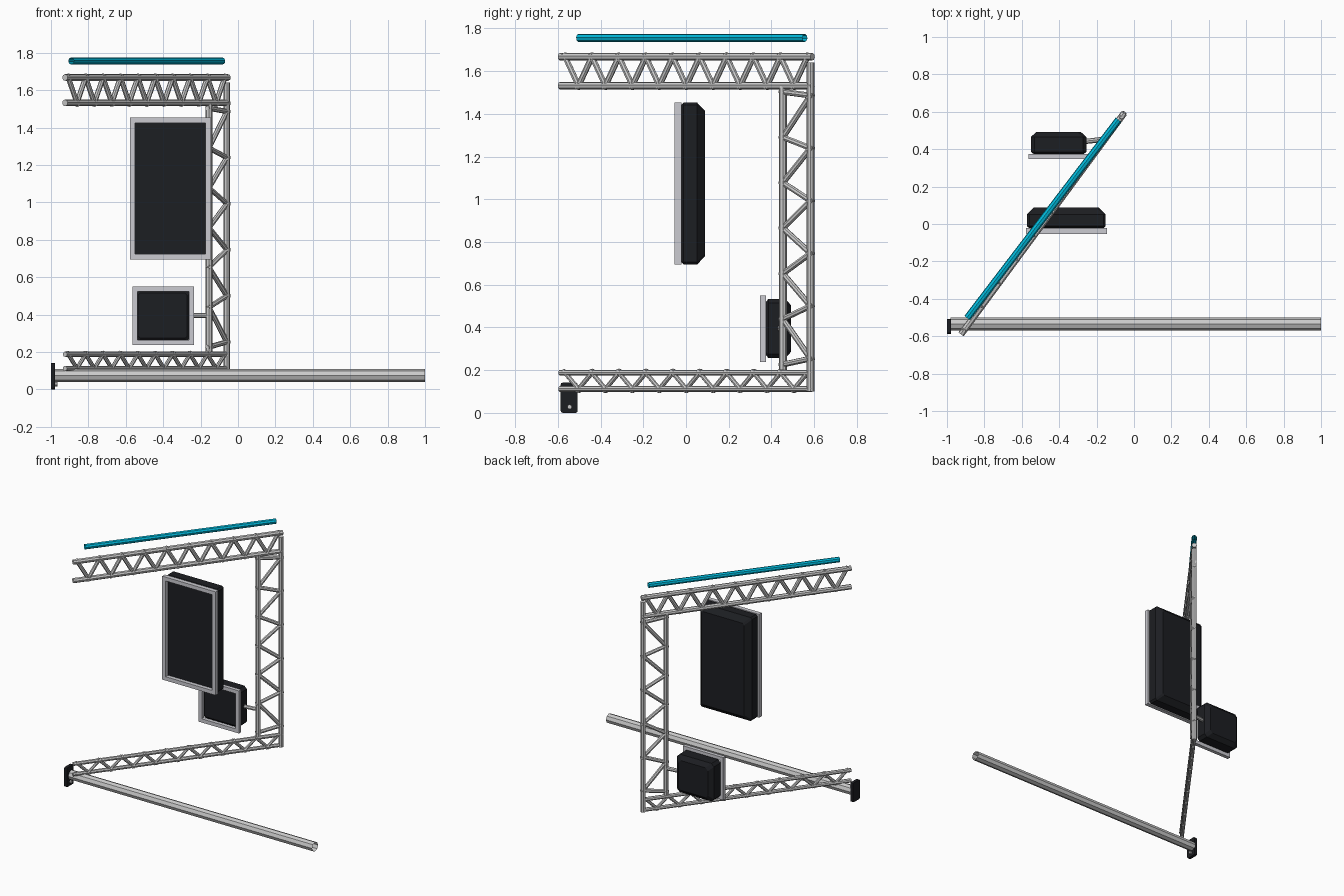
import bpy, bmesh, math
from mathutils import Vector as V

if "Cube" in bpy.data.objects:
    bpy.data.objects.remove(bpy.data.objects["Cube"])


def material(name, col):
    m = bpy.data.materials.new(name)
    m.diffuse_color = (*col, 1)
    m.use_nodes = True
    m.node_tree.nodes["Principled BSDF"].inputs["Base Color"].default_value = m.diffuse_color
    return m


BLACK = material("black", (0.012, 0.013, 0.016))
CYAN = material("cyan", (0.0, 0.48, 0.7))
LIGHT = material("light_grey", (0.6, 0.6, 0.64))


def finish(name, bm, mat=None):
    bmesh.ops.recalc_face_normals(bm, faces=bm.faces)
    me = bpy.data.meshes.new(name)
    bm.to_mesh(me)
    bm.free()
    ob = bpy.data.objects.new(name, me)
    bpy.context.collection.objects.link(ob)
    if mat:
        me.materials.append(mat)
    return ob


def rod(bm, a, b, r, sides=8, caps=True):
    a, b = V(a), V(b)
    d = b - a
    geo = bmesh.ops.create_cone(bm, cap_ends=caps, segments=sides, radius1=r,
                                radius2=r, depth=d.length)
    q = V((0, 0, 1)).rotation_difference(d.normalized())
    for v in geo["verts"]:
        v.co = q @ v.co + (a + b) / 2


def tube(name, a, b, r, mat=None, sides=8, caps=False):
    bm = bmesh.new()
    rod(bm, a, b, r, sides, caps)
    return finish(name, bm, mat)


def truss(name, c1, c2, bays, r, rd, inset=0.02):
    """Two chords joined by a zigzag; bar ends poke slightly through the chords."""
    bm = bmesh.new()
    p, q = [V(p) for p in c1], [V(p) for p in c2]
    rod(bm, *p, r)
    rod(bm, *q, r)
    n = bays * 2
    pts = []
    for i in range(n + 1):
        s = p if i % 2 == 0 else q
        t = inset + (1 - 2 * inset) * i / n
        pts.append(s[0].lerp(s[1], t))
    for a, b in zip(pts, pts[1:]):
        e = (b - a).normalized() * 0.016
        rod(bm, a - e, b + e, rd)
    return finish(name, bm)


# Open-sided frame: every truss lies in one slanted vertical plane
A, B = V((-0.925, -0.59, 0)), V((-0.06, 0.583, 0))


def at(t, z):
    p = A.lerp(B, t)
    return (p.x, p.y, z)


truss("top_truss", (at(0, 1.668), at(1.008, 1.668)), (at(0, 1.532), at(1.008, 1.532)), 9, 0.018, 0.014)
truss("bottom_truss", (at(0, 0.188), at(1.008, 0.188)), (at(0, 0.112), at(1.008, 0.112)), 9, 0.014, 0.011)
truss("upright_truss", (at(0.89, 0.2), at(0.89, 1.53)), (at(1, 0.1), at(1, 1.64)), 6, 0.018, 0.014)

# Light tube above the frame
tube("light_tube", (-0.892, -0.503, 1.756), (-0.083, 0.557, 1.756), 0.019, CYAN)

# Floor rail, end plate and bolt
tube("floor_rail", (-0.98, -0.535, 0.075), (1.0, -0.535, 0.075), 0.034)
bm = bmesh.new()
bmesh.ops.create_cube(bm, size=1)
for v in bm.verts:
    v.co = V((-0.989 + v.co.x * 0.022, -0.547 + v.co.y * 0.08, 0.071 + v.co.z * 0.142))
bmesh.ops.bevel(bm, geom=[e for e in bm.edges if abs(e.verts[0].co.x - e.verts[1].co.x) > 0.01],
                offset=0.01, segments=2, affect='EDGES', profile=0.5)
finish("end_plate", bm, BLACK)
tube("end_plate_bolt", (-0.98, -0.545, 0.028), (-0.966, -0.545, 0.028), 0.011, caps=True)


def housing(name, x0, x1, z0, z1, steps):
    """Chamfered box lofted front to back; steps are (y, inset, corner cut)."""
    bm = bmesh.new()
    rings = []
    for y, i, c in steps:
        a, b, e, f = x0 + i, x1 - i, z0 + i, z1 - i
        ring = [(a + c, e), (b - c, e), (b, e + c), (b, f - c),
                (b - c, f), (a + c, f), (a, f - c), (a, e + c)]
        rings.append([bm.verts.new((x, y, z)) for x, z in ring])
    for r, s in zip(rings, rings[1:]):
        for k in range(8):
            bm.faces.new((r[k], r[(k + 1) % 8], s[(k + 1) % 8], s[k]))
    bm.faces.new(rings[0])
    bm.faces.new(rings[-1])
    return finish(name, bm, BLACK)


def bezel(name, x0, x1, z0, z1, y0, y1, w):
    """Rectangular picture-frame ring."""
    bm = bmesh.new()
    rows = []
    for y, i in ((y0, 0), (y0, w), (y1, w), (y1, 0)):
        rows.append([bm.verts.new((x, y, z)) for x, z in
                     ((x0 + i, z0 + i), (x1 - i, z0 + i), (x1 - i, z1 - i), (x0 + i, z1 - i))])
    for k in range(4):
        r, s = rows[k], rows[(k + 1) % 4]
        for j in range(4):
            bm.faces.new((r[j], r[(j + 1) % 4], s[(j + 1) % 4], s[j]))
    return finish(name, bm, LIGHT)


# Large screen
bezel("large_screen_bezel", -0.578, -0.145, 0.695, 1.453, -0.053, -0.022, 0.028)
housing("large_screen_housing", -0.572, -0.152, 0.695, 1.453,
        ((-0.024, 0.014, 0.006), (-0.012, 0, 0.012), (0.052, 0, 0.012), (0.089, 0.038, 0.012)))

# Small screen and its support arm
bezel("small_screen_bezel", -0.564, -0.236, 0.238, 0.55, 0.347, 0.374, 0.027)
housing("small_screen_housing", -0.552, -0.254, 0.256, 0.534,
        ((0.372, 0.018, 0.012), (0.386, 0, 0.02), (0.465, 0, 0.02), (0.492, 0.03, 0.02)))
tube("small_screen_arm", (-0.27, 0.44, 0.395), at(0.89, 0.395), 0.014, caps=True)
